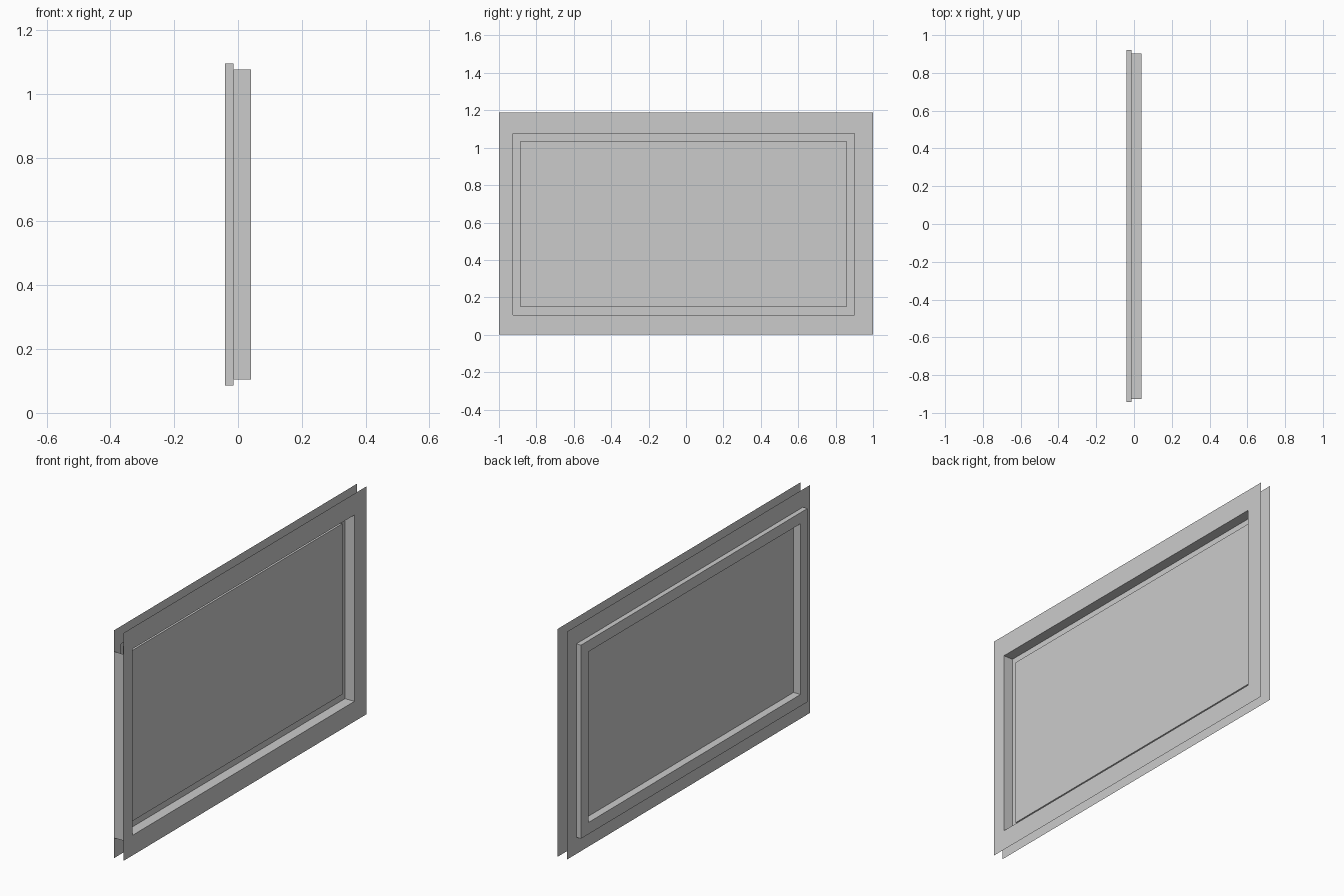
import bpy
import bmesh

if "Cube" in bpy.data.objects:
    bpy.data.objects.remove(bpy.data.objects["Cube"])

# Rectangles as (y min, y max, z min, z max)
OUTER = (-1.0, 1.0, 0.0, 1.188)
OPENING = (-0.926, 0.902, 0.105, 1.077)
RIM = (-0.943, 0.922, 0.086, 1.095)
PANE = (-0.886, 0.859, 0.147, 1.037)
BACK, MID, GLASS, FRONT = -0.04, -0.014, 0.0, 0.04


def loop(bm, rect, x):
    y0, y1, z0, z1 = rect
    return [bm.verts.new((x, y, z)) for y, z in ((y0, z0), (y1, z0), (y1, z1), (y0, z1))]


def build(name, sections, cap=False):
    """Bridge successive rectangular loops; optionally fill the last."""
    bm = bmesh.new()
    loops = [loop(bm, rect, x) for rect, x in sections]
    for a, b in zip(loops, loops[1:]):
        for i in range(4):
            j = (i + 1) % 4
            bm.faces.new((a[i], a[j], b[j], b[i]))
    if cap:
        bm.faces.new(loops[-1])
    bmesh.ops.recalc_face_normals(bm, faces=bm.faces)
    mesh = bpy.data.meshes.new(name)
    bm.to_mesh(mesh)
    bm.free()
    obj = bpy.data.objects.new(name, mesh)
    bpy.context.collection.objects.link(obj)
    return obj


# Front flange, opening reveal and the inner lip
build("front_flange_and_reveal",
      [(OUTER, FRONT), (OPENING, FRONT), (OPENING, MID), (PANE, MID)])

# Back flange, raised rim and the sleeve holding the pane
build("back_flange_and_rim",
      [(OUTER, MID), (RIM, MID), (RIM, BACK), (PANE, BACK), (PANE, GLASS)])

# Thin pane
build("pane", [(PANE, GLASS)], cap=True)

# Strip closing the gap between flanges on one side only
bm = bmesh.new()
bm.faces.new([bm.verts.new((x, OUTER[0], z)) for x, z in (
    (MID, OPENING[2]), (FRONT, OPENING[2]), (FRONT, OPENING[3]), (MID, OPENING[3]))])
strip_mesh = bpy.data.meshes.new("side_strip")
bm.to_mesh(strip_mesh)
bm.free()
bpy.context.collection.objects.link(bpy.data.objects.new("side_strip", strip_mesh))
